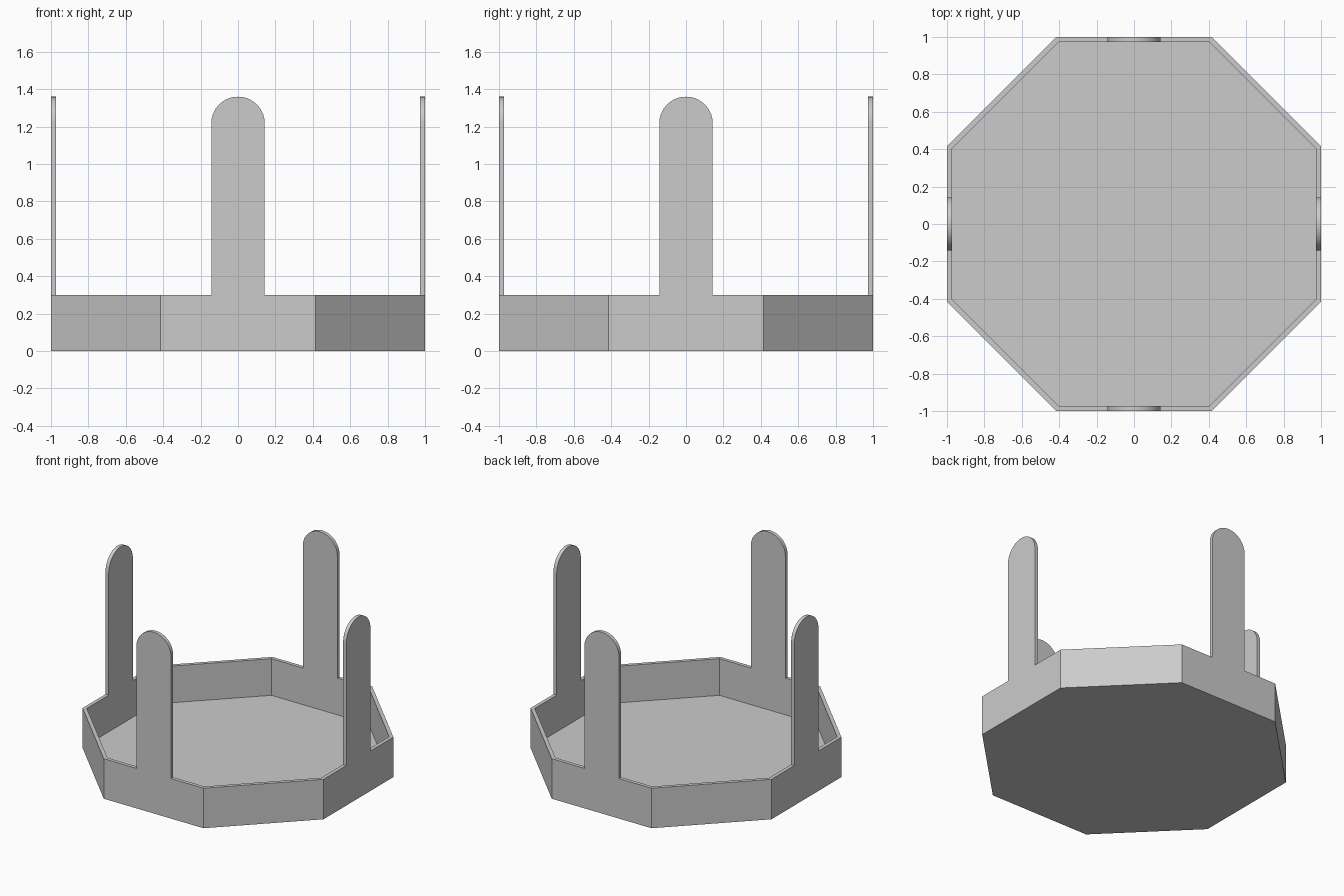
import bpy, bmesh, math
from mathutils import Matrix

cube = bpy.data.objects.get("Cube")
if cube:
    bpy.data.objects.remove(cube)

WALL = 0.027     # wall and tab thickness
FLOOR = 0.025    # floor thickness
RIM = 0.30       # tray height
TAB_R = 0.143    # tab half width
TAB_TOP = 1.36

grey = bpy.data.materials.new("light_grey")
grey.use_nodes = True
colour = (0.6, 0.6, 0.6, 1)
grey.diffuse_color = colour
grey.node_tree.nodes["Principled BSDF"].inputs["Base Color"].default_value = colour


def finish(bm, name):
    bmesh.ops.recalc_face_normals(bm, faces=bm.faces)
    mesh = bpy.data.meshes.new(name)
    bm.to_mesh(mesh)
    bm.free()
    mesh.materials.append(grey)
    obj = bpy.data.objects.new(name, mesh)
    bpy.context.collection.objects.link(obj)
    return obj


def octagon(bm, apothem, z):
    r = apothem / math.cos(math.pi / 8)
    angles = [math.pi / 8 + i * math.pi / 4 for i in range(8)]
    return [bm.verts.new((r * math.cos(a), r * math.sin(a), z)) for a in angles]


# Octagonal tray: outer wall, rim, inner wall, floor
bm = bmesh.new()
rings = [octagon(bm, 1, 0), octagon(bm, 1, RIM),
         octagon(bm, 1 - WALL, RIM), octagon(bm, 1 - WALL, FLOOR)]
for low, high in zip(rings, rings[1:]):
    for i in range(8):
        j = (i + 1) % 8
        bm.faces.new((low[i], low[j], high[j], high[i]))
bm.faces.new(rings[0])
bm.faces.new(rings[-1])
finish(bm, "tray")

# Four upright round-topped tabs, flush with the straight sides
for k, name in enumerate(("front_tab", "left_tab", "back_tab", "right_tab")):
    bm = bmesh.new()
    steps = 32
    profile = [(-TAB_R, RIM), (TAB_R, RIM)]
    for i in range(steps + 1):
        a = math.pi * i / steps
        profile.append((TAB_R * math.cos(a), TAB_TOP - TAB_R + TAB_R * math.sin(a)))
    face = bm.faces.new([bm.verts.new((x, -1, z)) for x, z in profile])
    ext = bmesh.ops.extrude_face_region(bm, geom=[face], use_keep_orig=True)
    moved = [g for g in ext["geom"] if isinstance(g, bmesh.types.BMVert)]
    bmesh.ops.translate(bm, verts=moved, vec=(0, WALL, 0))
    bmesh.ops.rotate(bm, verts=bm.verts, cent=(0, 0, 0),
                     matrix=Matrix.Rotation(k * math.pi / 2, 3, "Z"))
    tab = finish(bm, name)
    bpy.ops.object.select_all(action="DESELECT")
    tab.select_set(True)
    bpy.context.view_layer.objects.active = tab
    bpy.ops.object.shade_smooth_by_angle(angle=math.radians(30))
